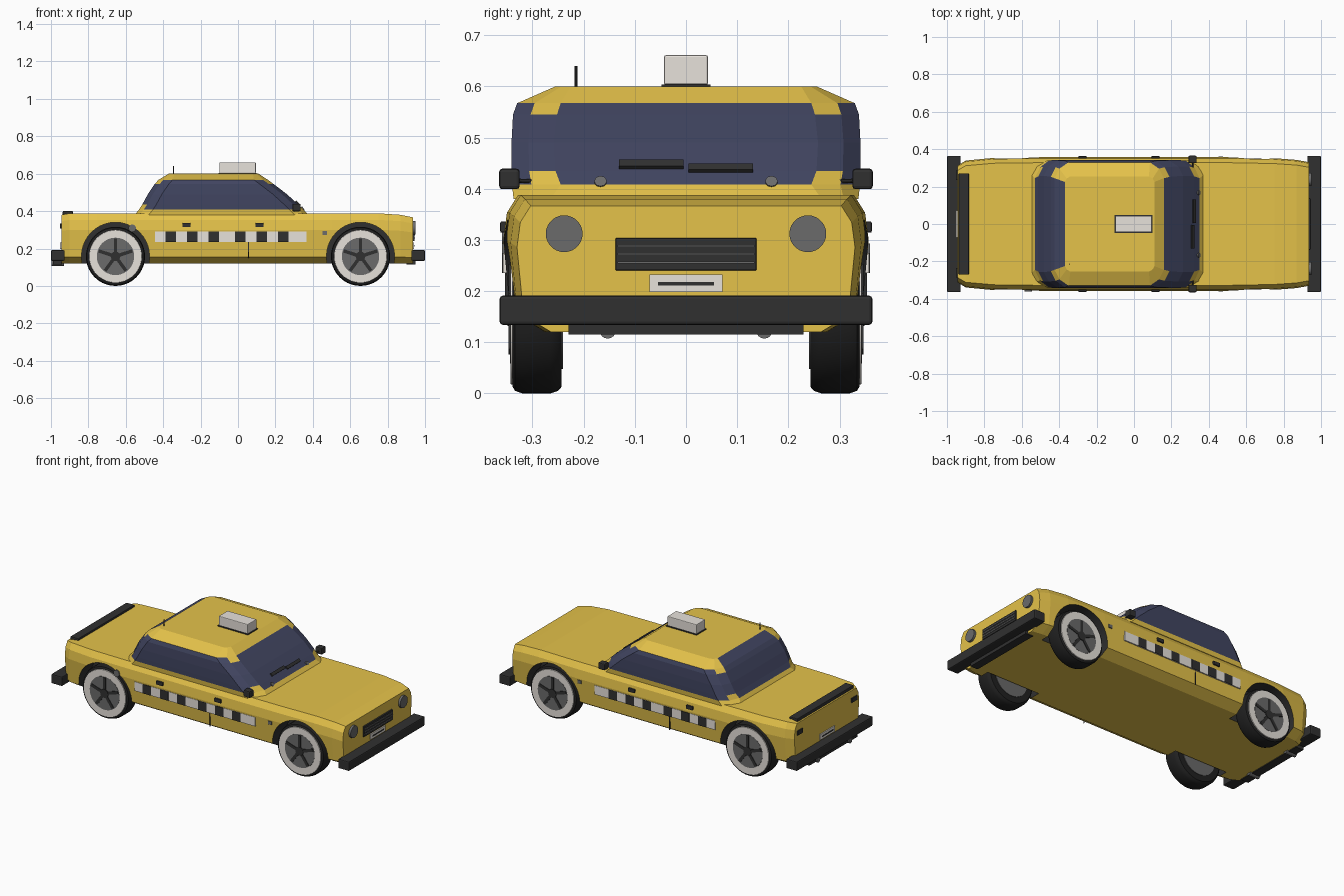
import bpy, bmesh, math
from mathutils import Vector, Matrix

if "Cube" in bpy.data.objects:
    bpy.data.objects.remove(bpy.data.objects["Cube"])


def material(name, rgb):
    m = bpy.data.materials.new(name)
    m.use_nodes = True
    m.diffuse_color = (*rgb, 1)
    m.node_tree.nodes["Principled BSDF"].inputs["Base Color"].default_value = (*rgb, 1)
    return m


YELLOW = material("yellow paint", (0.78, 0.54, 0.068))
GLASS = material("blue tinted glass", (0.053, 0.06, 0.12))
TRIM = material("dark trim", (0.03, 0.03, 0.03))
RUBBER = material("black rubber", (0.015, 0.015, 0.015))
GREY = material("grey metal", (0.145, 0.145, 0.145))
WHITE = material("off white", (0.80, 0.76, 0.71))


def finish(name, bm, *mats, smooth=None):
    bmesh.ops.recalc_face_normals(bm, faces=bm.faces)
    mesh = bpy.data.meshes.new(name)
    bm.to_mesh(mesh)
    bm.free()
    for m in mats:
        mesh.materials.append(m)
    ob = bpy.data.objects.new(name, mesh)
    bpy.context.collection.objects.link(ob)
    if smooth:
        bpy.ops.object.select_all(action="DESELECT")
        ob.select_set(True)
        bpy.context.view_layer.objects.active = ob
        bpy.ops.object.shade_smooth_by_angle(angle=math.radians(smooth))
    return ob


def box(name, mat, xs, ys, zs, bevel=0.0, tilt=0.0):
    bm = bmesh.new()
    bmesh.ops.create_cube(bm, size=1)
    size = [abs(b - a) for a, b in (xs, ys, zs)]
    mid = Vector([(a + b) / 2 for a, b in (xs, ys, zs)])
    bmesh.ops.scale(bm, vec=size, verts=bm.verts)
    if bevel:
        bmesh.ops.bevel(bm, geom=bm.edges[:], offset=bevel, segments=2,
                        affect="EDGES", profile=0.5)
    bmesh.ops.rotate(bm, matrix=Matrix.Rotation(tilt, 3, "Y"), verts=bm.verts)
    bmesh.ops.translate(bm, vec=mid, verts=bm.verts)
    return finish(name, bm, mat)


def rod(name, mat, start, end, radius, sides=16):
    a, b = Vector(start), Vector(end)
    bm = bmesh.new()
    turn = (b - a).to_track_quat("Z", "Y").to_matrix().to_4x4()
    bmesh.ops.create_cone(bm, cap_ends=True, segments=sides, radius1=radius, radius2=radius,
                          depth=(b - a).length, matrix=Matrix.Translation((a + b) / 2) @ turn)
    return finish(name, bm, mat, smooth=35)


def skin(bm, rings):
    """Join rings of points into a closed skin; returns the faces per band."""
    loops = [[bm.verts.new(p) for p in ring] for ring in rings]
    n = len(loops[0])
    bands = [[bm.faces.new((a[i], a[(i + 1) % n], b[(i + 1) % n], b[i])) for i in range(n)]
             for a, b in zip(loops, loops[1:])]
    bm.faces.new(loops[0])
    bm.faces.new(loops[-1])
    return bands


def turned(name, mat, profile, centre, side, sides=40):
    """Solid turned about the y axis from (radius, y) points."""
    bm = bmesh.new()
    rings = [[(centre[0] + r * math.cos(t), side * y, centre[1] + r * math.sin(t))
              for t in (math.tau * i / sides for i in range(sides))] for r, y in profile]
    skin(bm, rings)
    return finish(name, bm, mat, smooth=35)


AXLES = (("rear", -0.655), ("front", 0.655))
SIDES = (("right", -1), ("left", 1))
HUB_Z, WELL = 0.158, 0.182

# Lower body: one half section, varied along the length
half = [(0.285, 0.12), (0.343, 0.155), (0.357, 0.30), (0.35, 0.353), (0.328, 0.388)]
stations = [(-0.945, 0.87, 0.97), (-0.90, 0.95, 1), (-0.75, 0.99, 1), (-0.5, 1, 1),
            (0.5, 1, 1), (0.75, 0.985, 1), (0.87, 0.96, 0.97), (0.935, 0.925, 0.92)]
bm = bmesh.new()
skin(bm, [[(x, s * y * w, 0.12 + (z - 0.12) * h)
           for s, pts in ((1, half), (-1, half[::-1])) for y, z in pts]
          for x, w, h in stations])
body = finish("body", bm, YELLOW, TRIM)

# Wheel wells cut into the body
for end, x in AXLES:
    for label, s in SIDES:
        cutter = rod(f"{end}_{label}_well_cutter", TRIM, (x, s * 0.225, HUB_Z),
                     (x, s * 0.5, HUB_Z), WELL, 40)
        cutter.hide_render = True
        mod = body.modifiers.new("well", "BOOLEAN")
        mod.operation, mod.solver, mod.object = "DIFFERENCE", "EXACT", cutter
        bpy.context.view_layer.objects.active = body
        bpy.ops.object.modifier_apply(modifier=mod.name)
        bpy.data.objects.remove(cutter)


def in_well(p):
    return math.hypot(abs(p.x) - 0.655, p.z - HUB_Z) < WELL + 0.002 and abs(p.y) > 0.2


# Dark lining: faces lying wholly inside one wheel well
for face in body.data.polygons:
    pts = [body.data.vertices[i].co for i in face.vertices] + [face.center]
    face.material_index = int(all(in_well(p) for p in pts))

# Cabin: rings by height (z, rear x, front x, end half width, side half width)
levels = [(0.38, -0.552, 0.378, 0.265, 0.337), (0.408, -0.53, 0.35, 0.245, 0.34),
          (0.435, -0.512, 0.322, 0.255, 0.341), (0.49, -0.482, 0.262, 0.258, 0.341),
          (0.545, -0.445, 0.19, 0.252, 0.338), (0.567, -0.425, 0.16, 0.245, 0.33),
          (0.60, -0.37, 0.11, 0.225, 0.255)]
bm = bmesh.new()
rings = []
for z, r, f, e, w in levels:
    d = 0.075 if z < 0.59 else 0.03
    m = e + 0.6 * (w - e)
    right = [(r, -e, z), (r + d * 0.35, -m, z), (r + d, -w, z),
             (f - d, -w, z), (f - d * 0.35, -m, z), (f, -e, z)]
    rings.append(right + [(x, -y, z) for x, y, z in reversed(right)])
REAR, PILLARS = 11, (0, 4, 6, 10)
for level, band in enumerate(skin(bm, rings)):
    for i, face in enumerate(band):
        window = 1 <= level <= 4 and not (i in PILLARS and level in (1, 4))
        face.material_index = int(window or (level == 5 and i == REAR))
finish("cabin", bm, YELLOW, GLASS)

# Wheels
for end, x in AXLES:
    for label, s in SIDES:
        tag, c = f"{end}_{label}", (x, HUB_Z)
        turned(f"{tag}_tyre", RUBBER, [(0.12, 0.243), (0.145, 0.243), (0.153, 0.25),
               (0.158, 0.265), (0.158, 0.32), (0.153, 0.334), (0.145, 0.339),
               (0.09, 0.339)], c, s)
        turned(f"{tag}_whitewall", WHITE, [(0.142, 0.336), (0.14, 0.343), (0.098, 0.343),
               (0.098, 0.336)], c, s)
        turned(f"{tag}_wheel_disc", GREY, [(0.1, 0.335), (0.1, 0.344)], c, s)
        turned(f"{tag}_inner_disc", GREY, [(0.11, 0.24), (0.11, 0.25)], c, s)
        turned(f"{tag}_hub_cap", TRIM, [(0.026, 0.34), (0.026, 0.349)], c, s, 20)
        bm = bmesh.new()
        for k in range(5):
            spoke = bmesh.ops.create_cube(bm, size=1)["verts"]
            bmesh.ops.scale(bm, vec=(0.018, 0.008, 0.09), verts=spoke)
            bmesh.ops.translate(bm, vec=(0, 0, 0.05), verts=spoke)
            bmesh.ops.rotate(bm, matrix=Matrix.Rotation(math.tau * k / 5, 3, "Y"), verts=spoke)
        bmesh.ops.translate(bm, vec=(x, s * 0.343, HUB_Z), verts=bm.verts)
        finish(f"{tag}_spokes", bm, TRIM)

# Bumpers, valances and exhausts
for end, s, inner, outer in (("rear", -1, 0.94, 0.99), ("front", 1, 0.9, 0.95)):
    box(f"{end}_bumper", TRIM, (s * 0.927, s * 1.0), (-0.364, 0.364), (0.134, 0.191), 0.006)
    box(f"{end}_valance", TRIM, (s * inner, s * outer), (-0.23, 0.23), (0.115, 0.14))
for label, s in SIDES:
    rod(f"{label}_exhaust", GREY, (-0.93, s * 0.153, 0.123), (-0.998, s * 0.153, 0.123), 0.016)

# Nose: grille, lamps and number plates
box("grille", TRIM, (0.92, 0.944), (-0.138, 0.138), (0.24, 0.304), 0.003)
for i in range(3):
    z = 0.256 + 0.016 * i
    box(f"grille_bar_{i + 1}", GREY, (0.942, 0.947), (-0.134, 0.134), (z - 0.002, z + 0.002))
for end, s, x in (("front", 1, 0.936), ("rear", -1, 0.946)):
    box(f"{end}_plate", WHITE, (s * (x - 0.004), s * (x + 0.005)), (-0.071, 0.071), (0.198, 0.232))
    box(f"{end}_plate_bar", TRIM, (s * x, s * (x + 0.007)), (-0.055, 0.055), (0.211, 0.218))
for label, s in SIDES:
    rod(f"{label}_headlight", GREY, (0.92, s * 0.238, 0.312), (0.948, s * 0.238, 0.312), 0.036, 28)
    box(f"{label}_tail_light", TRIM, (-0.951, -0.94), (s * 0.235, s * 0.285), (0.308, 0.335))

# Rear deck strip
box("deck_strip", TRIM, (-0.937, -0.883), (-0.27, 0.27), (0.375, 0.4), 0.004)

# Flanks: checker band, handles, door seam, fender lamp and mirrors
for label, s in SIDES:
    box(f"{label}_band", WHITE, (-0.445, 0.365), (s * 0.35, s * 0.358), (0.235, 0.29))
    for k in range(6):
        x = -0.36 + 0.115 * k + (0.026 if k > 2 else 0)
        box(f"{label}_check_{k + 1}", TRIM, (x - 0.028, x + 0.028),
            (s * 0.351, s * 0.3595), (0.235, 0.29))
    for end, x in (("rear", -0.275), ("front", 0.115)):
        box(f"{label}_{end}_handle", TRIM, (x - 0.022, x + 0.022),
            (s * 0.345, s * 0.363), (0.314, 0.336), 0.003)
    seam = -0.04 - s * 0.096
    box(f"{label}_door_seam", TRIM, (seam - 0.0015, seam + 0.0015),
        (s * 0.346, s * 0.3535), (0.15, 0.235))
    box(f"{label}_fender_lamp", GREY, (0.453, 0.477), (s * 0.35, s * 0.36), (0.273, 0.293))
    box(f"{label}_mirror", TRIM, (0.291, 0.335), (s * 0.325, s * 0.365), (0.399, 0.439), 0.006)
    rod(f"{label}_mirror_arm", TRIM, (0.313, s * 0.29, 0.414), (0.313, s * 0.335, 0.416), 0.004, 8)
    rod(f"{label}_wiper_pivot", GREY, (0.335, s * 0.167, 0.405), (0.35, s * 0.167, 0.415), 0.012, 12)
rod("fuel_cap", GREY, (-0.565, -0.34, 0.308), (-0.565, -0.36, 0.308), 0.02, 20)

# Wipers resting on the windscreen
for label, y, z in (("right", -0.0675, 0.446), ("left", 0.0675, 0.439)):
    x = 0.322 - (z - 0.435) * 1.09
    box(f"{label}_wiper", TRIM, (x - 0.003, x + 0.009), (y - 0.063, y + 0.063),
        (z - 0.009, z + 0.009), tilt=-0.8)

# Roof sign and aerial
box("roof_sign_base", TRIM, (-0.105, 0.1), (-0.048, 0.048), (0.597, 0.604))
box("roof_sign", WHITE, (-0.1, 0.095), (-0.043, 0.043), (0.603, 0.661), 0.004)
rod("aerial", TRIM, (-0.345, -0.215, 0.59), (-0.345, -0.215, 0.64), 0.003, 8)
